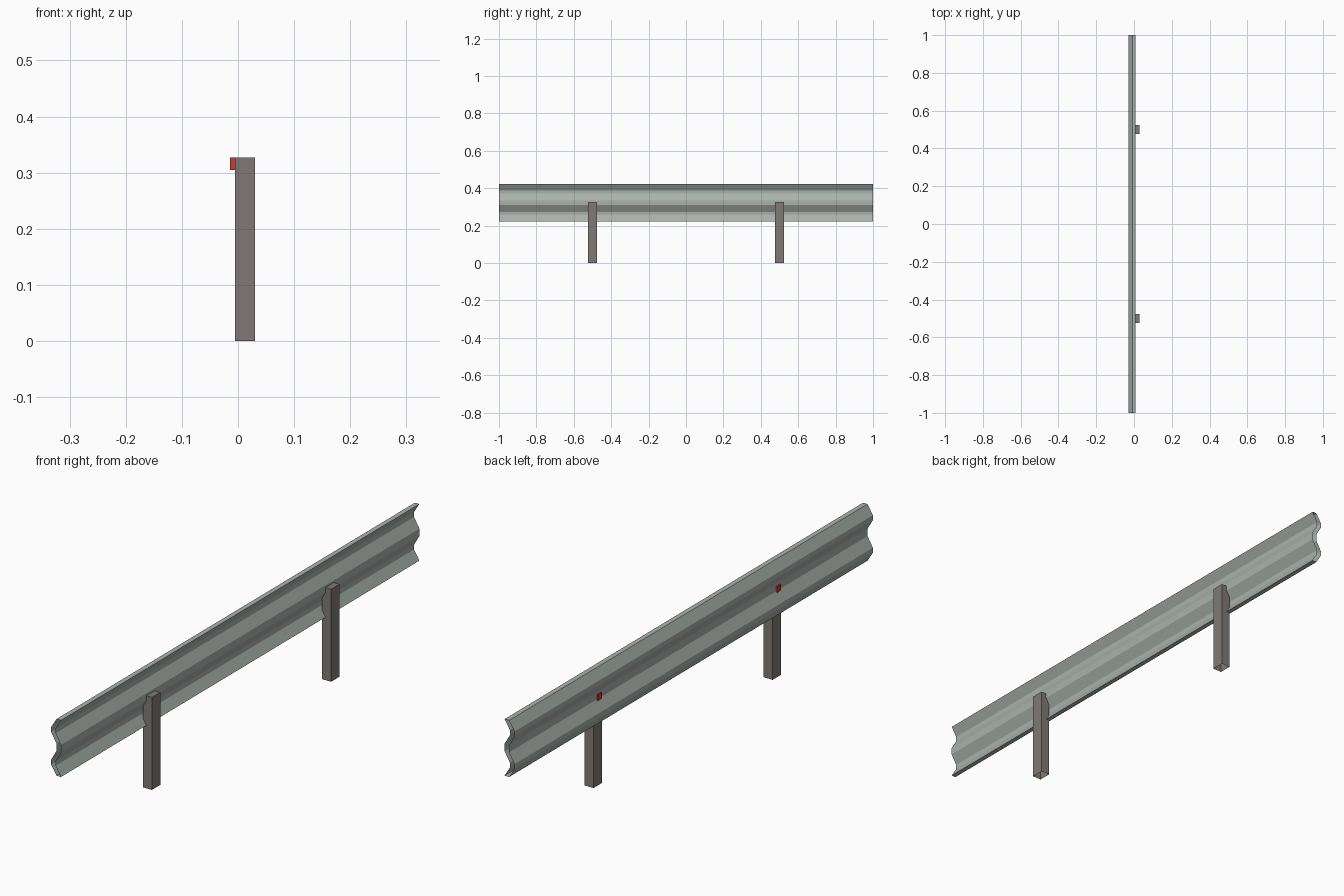
import bpy, bmesh

if "Cube" in bpy.data.objects:
    bpy.data.objects.remove(bpy.data.objects["Cube"])


def material(name, rgb):
    m = bpy.data.materials.new(name)
    m.diffuse_color = (*rgb, 1)
    m.use_nodes = True
    m.node_tree.nodes["Principled BSDF"].inputs["Base Color"].default_value = m.diffuse_color
    return m


steel = material("galvanised steel", (0.40, 0.445, 0.418))
post_grey = material("post grey", (0.216, 0.195, 0.181))
red = material("reflector red", (0.58, 0.045, 0.03))


def finish(name, bm, mat):
    bmesh.ops.recalc_face_normals(bm, faces=bm.faces)
    me = bpy.data.meshes.new(name)
    bm.to_mesh(me)
    bm.free()
    me.materials.append(mat)
    ob = bpy.data.objects.new(name, me)
    bpy.context.collection.objects.link(ob)
    return ob


def box(name, x, y, z, mat, open_bottom=False):
    bm = bmesh.new()
    bmesh.ops.create_cube(bm, size=1)
    for v in bm.verts:
        v.co = [lo + (c + 0.5) * (hi - lo) for c, (lo, hi) in zip(v.co, (x, y, z))]
    ob_mat = mat
    if open_bottom:
        bm.normal_update()
        bmesh.ops.delete(bm, geom=[f for f in bm.faces if f.normal.z < -0.9],
                         context='FACES_ONLY')
    return finish(name, bm, ob_mat)


# Rail: W-beam outline, a shell with open ends
MID = 0.322
half = [(0.100, 0), (0.066, 1), (0.049, 1), (0.013, 0)]   # height from middle, bulge
wave = half + [(-h, b) for h, b in reversed(half)]
BULGE, OUTER, INNER = 0.021, -0.009, 0.0085
outline = [(OUTER - BULGE * b, MID + h) for h, b in wave]
outline += [(INNER - BULGE * b, MID + h) for h, b in reversed(wave)]

bm = bmesh.new()
ends = [[bm.verts.new((x, y, z)) for x, z in outline] for y in (-1, 1)]
n = len(outline)
for i in range(n):
    j = (i + 1) % n
    bm.faces.new((ends[0][i], ends[0][j], ends[1][j], ends[1][i]))
finish("rail", bm, steel)

# Posts with a small reflector in the rail's valley in front of each
for side, y in (("near", -0.5), ("far", 0.5)):
    box(side + "_post", (-0.005, 0.03), (y - 0.0235, y + 0.0235), (0, 0.327),
        post_grey, open_bottom=True)
    box(side + "_reflector", (-0.0142, -0.005), (y - 0.0105, y + 0.0105),
        (0.305, 0.327), red)
